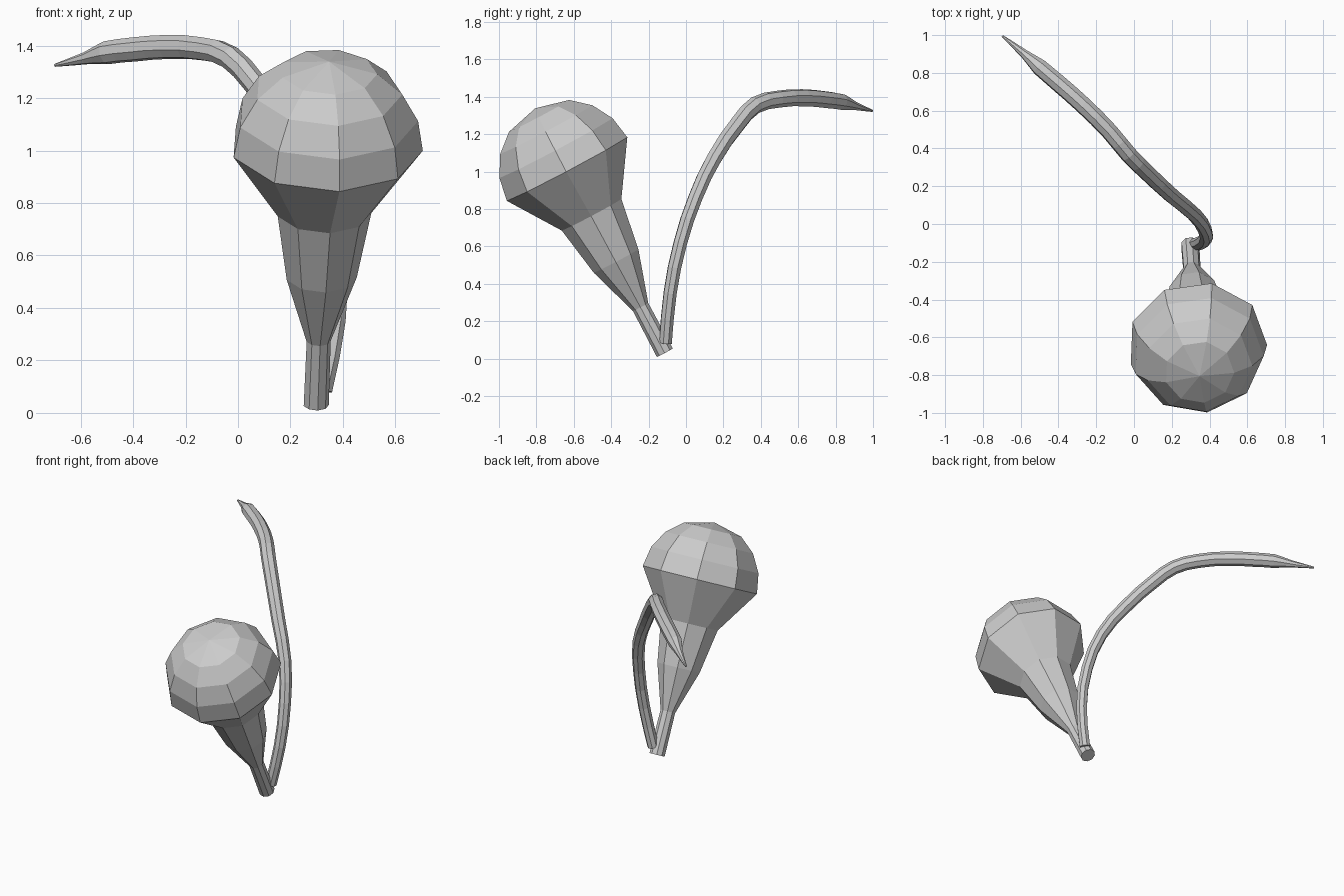
import bpy, bmesh, math
from mathutils import Vector

if "Cube" in bpy.data.objects:
    bpy.data.objects.remove(bpy.data.objects["Cube"])

# Bulb: nine-sided profile revolved about a leaning axis
base = Vector((0.297, -0.113, 0.032))
axis = Vector((0.034, -0.468, 0.883)).normalized()
u = Vector((1, 0, 0))
u = (u - axis * u.dot(axis)).normalized()
v = axis.cross(u)
SIDES, R, NECK = 9, 0.37, 1.115
profile = [(0.0, 0.049), (0.277, 0.047), (0.556, 0.137), (0.836, 0.183), (NECK, R)]
profile += [(NECK + R * math.sin(math.radians(a)), R * math.cos(math.radians(a)))
            for a in (20, 40, 60)]

bm = bmesh.new()
rings = []
for t, r in profile:
    ring = []
    for i in range(SIDES):
        a = math.radians(-2 + 40 * i)
        ring.append(bm.verts.new(base + axis * t + (u * math.cos(a) + v * math.sin(a)) * r))
    rings.append(ring)
tip = bm.verts.new(base + axis * (NECK + 0.365))
for lo, hi in zip(rings, rings[1:]):
    for i in range(SIDES):
        j = (i + 1) % SIDES
        bm.faces.new((lo[i], lo[j], hi[j], hi[i]))
for i in range(SIDES):
    bm.faces.new((rings[-1][i], rings[-1][(i + 1) % SIDES], tip))
bm.faces.new(rings[0][::-1])
bmesh.ops.recalc_face_normals(bm, faces=bm.faces[:])
mesh = bpy.data.meshes.new("bulb")
bm.to_mesh(mesh)
bm.free()
bpy.context.collection.objects.link(bpy.data.objects.new("bulb", mesh))

# Curved stalk: swept tube with a pointed end (x, y, z, radius)
path = [
    (0.325, -0.11, 0.085, 0.036),
    (0.375, -0.085, 0.35, 0.037),
    (0.375, -0.03, 0.62, 0.038),
    (0.32, 0.05, 0.86, 0.040),
    (0.20, 0.15, 1.07, 0.043),
    (0.06, 0.28, 1.26, 0.045),
    (-0.03, 0.37, 1.355, 0.046),
    (-0.13, 0.49, 1.387, 0.046),
    (-0.27, 0.63, 1.395, 0.047),
    (-0.40, 0.745, 1.385, 0.047),
    (-0.50, 0.83, 1.373, 0.045),
    (-0.58, 0.90, 1.352, 0.024),
    (-0.697, 0.995, 1.325, 0.006),
]
curve = bpy.data.curves.new("stalk", 'CURVE')
curve.dimensions = '3D'
curve.bevel_depth = 1.0
curve.bevel_resolution = 2
curve.resolution_u = 2
curve.use_fill_caps = True
spline = curve.splines.new('BEZIER')
spline.bezier_points.add(len(path) - 1)
spline.use_smooth = False
for p, (x, y, z, r) in zip(spline.bezier_points, path):
    p.co = (x, y, z)
    p.radius = r
    p.handle_left_type = p.handle_right_type = 'AUTO'
bpy.context.collection.objects.link(bpy.data.objects.new("stalk", curve))
